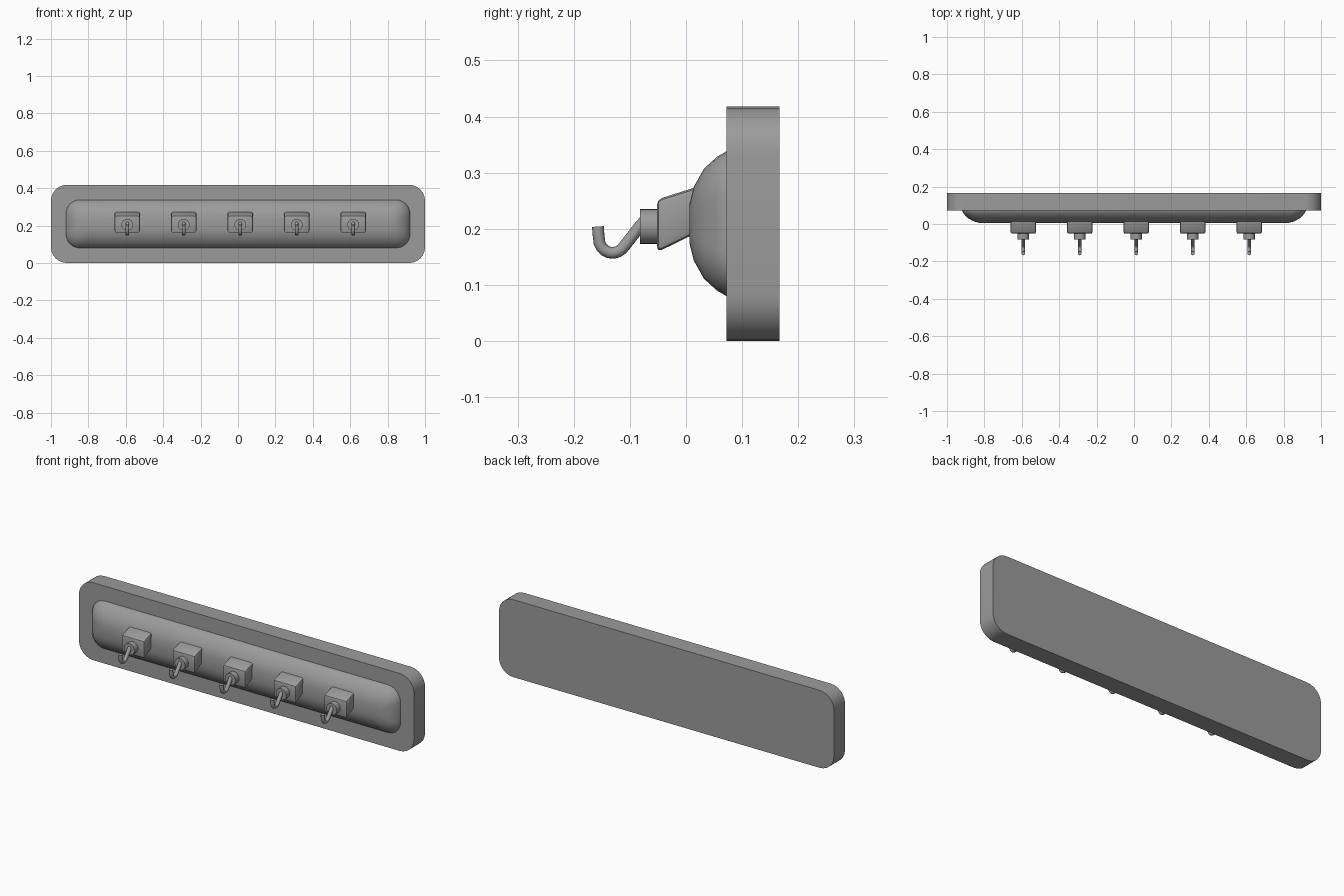
import bpy, bmesh, math
from mathutils import Matrix, Vector

if "Cube" in bpy.data.objects:
    bpy.data.objects.remove(bpy.data.objects["Cube"])

grey = bpy.data.materials.new("plain grey")
grey.use_nodes = True
color = (0.33, 0.33, 0.33, 1)
grey.diffuse_color = color
grey.node_tree.nodes["Principled BSDF"].inputs["Base Color"].default_value = color


def finish(name, bm, angle=30):
    bmesh.ops.recalc_face_normals(bm, faces=bm.faces)
    mesh = bpy.data.meshes.new(name)
    bm.to_mesh(mesh)
    bm.free()
    mesh.materials.append(grey)
    ob = bpy.data.objects.new(name, mesh)
    bpy.context.collection.objects.link(ob)
    bpy.ops.object.select_all(action='DESELECT')
    ob.select_set(True)
    bpy.context.view_layer.objects.active = ob
    bpy.ops.object.shade_smooth_by_angle(angle=math.radians(angle))
    return ob


def loft(name, rings, angle=30):
    """Skin a list of point rings and cap both ends."""
    bm = bmesh.new()
    loops = [[bm.verts.new(p) for p in ring] for ring in rings]
    n = len(loops[0])
    for a, b in zip(loops, loops[1:]):
        for i in range(n):
            j = (i + 1) % n
            bm.faces.new((a[i], a[j], b[j], b[i]))
    bm.faces.new(loops[0])
    bm.faces.new(loops[-1])
    return finish(name, bm, angle)


def rounded_ring(half_x, half_z, radius, y, steps=6):
    ring = []
    for q, (sx, sz) in enumerate([(1, 1), (-1, 1), (-1, -1), (1, -1)]):
        for s in range(steps + 1):
            a = (q + s / steps) * math.pi / 2
            ring.append((sx * (half_x - radius) + radius * math.cos(a), y,
                         MID_Z + sz * (half_z - radius) + radius * math.sin(a)))
    return ring


MID_Z = 0.209

# Wall board
loft("back_board", [rounded_ring(1, 0.209, 0.085, y) for y in (0.167, 0.072)])

# Domed panel: rounded outlines shrinking towards the front
dome = [(0.08, 0), (0.072, 0), (0.055, 0.01), (0.032, 0.031), (0.014, 0.063), (0.006, 0.095)]
loft("domed_panel", [rounded_ring(0.92 - d, 0.129 - d, 0.075 - d * 0.45, y) for y, d in dome], 40)


# Tilted block that carries a hook
def hook_block(x):
    profile = [(0.03, 0.278), (-0.052, 0.252), (-0.052, 0.158), (0.03, 0.198)]
    bm = bmesh.new()
    sides = [[bm.verts.new((x + s * 0.068, y, z)) for y, z in profile] for s in (-1, 1)]
    for i in range(4):
        j = (i + 1) % 4
        bm.faces.new((sides[0][i], sides[0][j], sides[1][j], sides[1][i]))
    for side in sides:
        bm.faces.new(side)
    bmesh.ops.bevel(bm, geom=bm.edges[:], offset=0.01, segments=2,
                    profile=0.5, affect='EDGES')
    finish("hook_block", bm)


# Short round collar
def collar(x):
    bm = bmesh.new()
    place = Matrix.Translation((x, -0.062, 0.204)) @ Matrix.Rotation(math.pi / 2, 4, 'X')
    bmesh.ops.create_cone(bm, cap_ends=True, segments=24, radius1=0.031,
                          radius2=0.031, depth=0.04, matrix=place)
    finish("collar", bm)


# Bent round wire: straight drop, then an upturned arc and tip
def hook(x):
    path = [(-0.072, 0.216), (-0.085, 0.201), (-0.105, 0.175)]
    for i in range(7):
        a = math.radians(-45 - i * 20)
        path.append((-0.131 + 0.024 * math.cos(a), 0.181 + 0.024 * math.sin(a)))
    path += [(-0.156, 0.19), (-0.157, 0.204)]
    pts = [Vector((x, y, z)) for y, z in path]
    side = Vector((1, 0, 0))
    rings = []
    for i, p in enumerate(pts):
        tangent = (pts[min(i + 1, len(pts) - 1)] - pts[max(i - 1, 0)]).normalized()
        up = tangent.cross(side)
        rings.append([p + 0.0105 * (side * math.cos(t) + up * math.sin(t))
                      for t in [k * math.tau / 12 for k in range(12)]])
    loft("hook", rings, 40)


for k in range(5):
    x = 0.012 + (k - 2) * 0.302
    hook_block(x)
    collar(x)
    hook(x)
